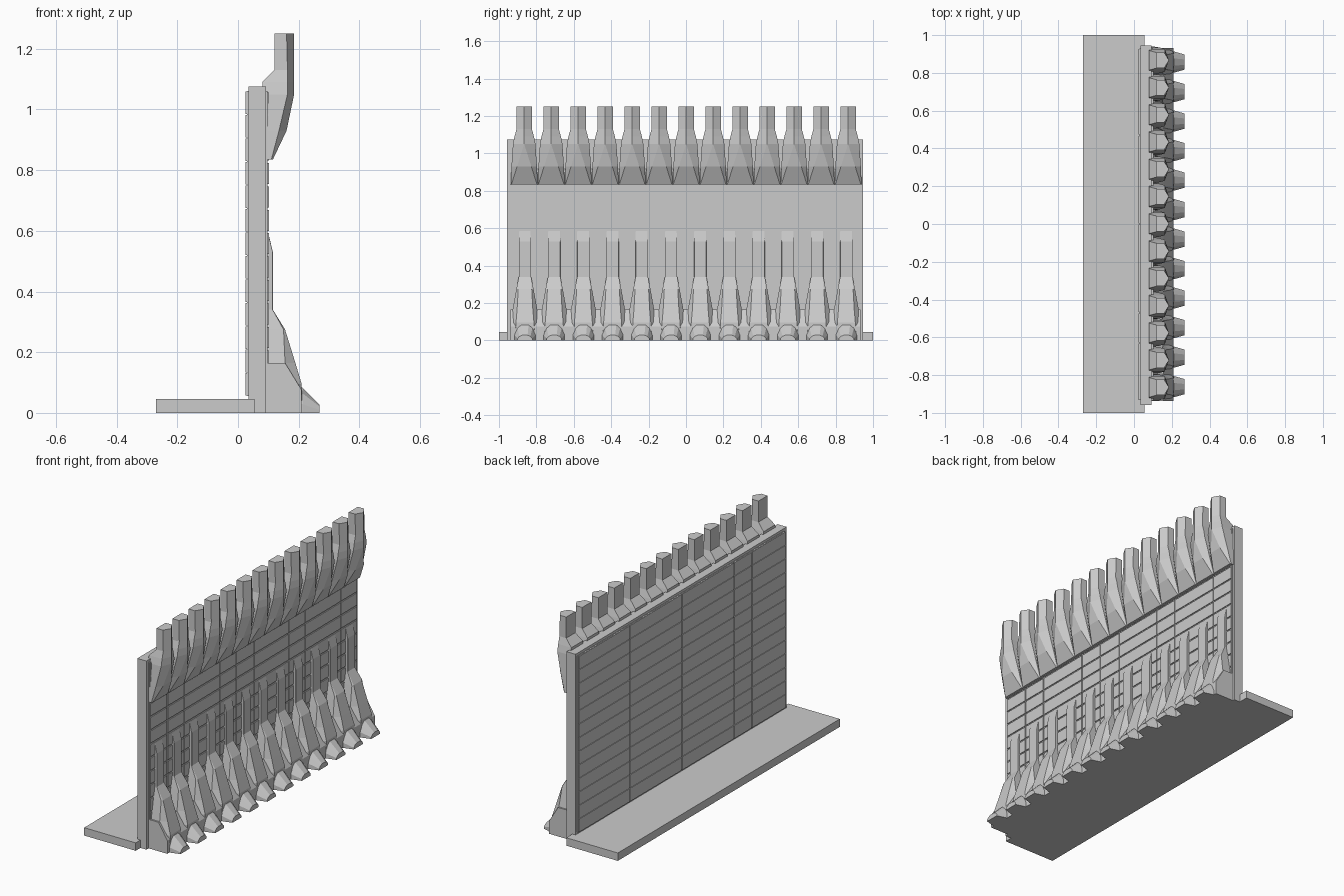
import bpy, bmesh

if "Cube" in bpy.data.objects:
    bpy.data.objects.remove(bpy.data.objects["Cube"])

grey = bpy.data.materials.new("stone_grey")
grey.diffuse_color = (0.6, 0.6, 0.6, 1)
grey.use_nodes = True
grey.node_tree.nodes["Principled BSDF"].inputs["Base Color"].default_value = grey.diffuse_color


def finish(name, bm):
    bmesh.ops.remove_doubles(bm, verts=bm.verts, dist=0.0002)
    bmesh.ops.recalc_face_normals(bm, faces=bm.faces)
    me = bpy.data.meshes.new(name)
    bm.to_mesh(me)
    bm.free()
    me.materials.append(grey)
    ob = bpy.data.objects.new(name, me)
    bpy.context.collection.objects.link(ob)
    return ob


def add_loft(bm, rings):
    """Skin a list of equal-length rings and cap both ends."""
    vs = [[bm.verts.new(p) for p in r] for r in rings]
    n = len(vs[0])
    for a, b in zip(vs, vs[1:]):
        for i in range(n):
            j = (i + 1) % n
            bm.faces.new((a[i], a[j], b[j], b[i]))
    bm.faces.new(vs[0])
    bm.faces.new(vs[-1])


def add_box(bm, x0, x1, y0, y1, z0, z1):
    add_loft(bm, [[(x0, y0, z), (x1, y0, z), (x1, y1, z), (x0, y1, z)]
                  for z in (z0, z1)])


def box(name, *dims):
    bm = bmesh.new()
    add_box(bm, *dims)
    return finish(name, bm)


def column_rings(yc, sections):
    """Six-sided rings: z, back x, side x, front x, side half-width, front half-width."""
    return [[(xb, yc - w, z), (xs, yc - w, z), (xf, yc - wf, z),
             (xf, yc + wf, z), (xs, yc + w, z), (xb, yc + w, z)]
            for z, xb, xs, xf, w, wf in sections]


# Walkway slab and wall core
box("walkway_slab", -0.27, 0.055, -1, 1, 0, 0.045)
box("wall_core", 0.035, 0.092, -0.957, 0.945, 0, 1.075)
box("front_backing", 0.09, 0.097, -0.937, 0.932, 0, 1.06)
box("back_backing", 0.03, 0.036, -0.93, 0.93, 0.055, 1.06)


# Panelled faces of the wall, with open seams
def panels(name, x0, x1, z0, z1, gap_z, seams):
    bm = bmesh.new()
    rows = 13
    h = (z1 - z0) / rows
    edges = [-0.935] + seams + [0.93]
    for a, b in zip(edges, edges[1:]):
        for r in range(rows):
            add_box(bm, x0, x1, a + 0.003, b - 0.003,
                    z0 + r * h + gap_z / 2, z0 + (r + 1) * h - gap_z / 2)
    return finish(name, bm)


panels("front_panels", 0.095, 0.102, 0.055, 1.06, 0.008,
       [-0.78, -0.63, -0.31, -0.16, 0, 0.31, 0.46, 0.78])
panels("back_panels", 0.025, 0.032, 0.055, 1.06, 0.003,
       [-0.63, -0.47, 0, 0.47])

# Crown of upper teeth
upper = [(1.25, 0.12, 0.16, 0.185, 0.041, 0),
         (1.13, 0.12, 0.163, 0.185, 0.041, 0),
         (1.09, 0.08, 0.163, 0.185, 0.052, 0),
         (1.05, 0.08, 0.163, 0.185, 0.06, 0),
         (0.93, 0.09, 0.135, 0.16, 0.068, 0.038),
         (0.835, 0.09, 0.11, 0.115, 0.072, 0.068)]
bm = bmesh.new()
for i in range(13):
    add_loft(bm, column_rings(-0.865 + i * 0.1443, upper))
finish("upper_teeth", bm)

# Plinth between the buttresses
profile = [(0.09, 0), (0.21, 0), (0.21, 0.075), (0.155, 0.165), (0.09, 0.165)]
bm = bmesh.new()
add_loft(bm, [[(x, y, z) for x, z in profile] for y in (-0.937, 0.932)])
finish("plinth", bm)

# Buttresses and their arched feet
leg = [(0.59, 0.09, 0.10, 0.1005, 0.033, 0.03),
       (0.53, 0.09, 0.114, 0.115, 0.033, 0.032),
       (0.34, 0.09, 0.114, 0.115, 0.033, 0.032),
       (0.275, 0.09, 0.150, 0.155, 0.046, 0.036),
       (0.165, 0.09, 0.155, 0.189, 0.066, 0.042),
       (0.095, 0.09, 0.195, 0.21, 0.064, 0.048),
       (0, 0.09, 0.20, 0.211, 0.064, 0.052)]
arch = [(-1, 0), (-1, 0.35), (-0.72, 0.78), (-0.35, 1),
        (0.35, 1), (0.72, 0.78), (1, 0.35), (1, 0)]
foot = [(0.17, 0.058, 0.088), (0.212, 0.056, 0.083), (0.268, 0.04, 0.028)]
legs, feet = bmesh.new(), bmesh.new()
for i in range(12):
    yc = -0.861 + i * 0.1562
    add_loft(legs, column_rings(yc, leg))
    add_loft(feet, [[(x, yc + a * w, b * h) for a, b in arch]
                    for x, w, h in foot])
finish("buttresses", legs)
finish("buttress_feet", feet)
